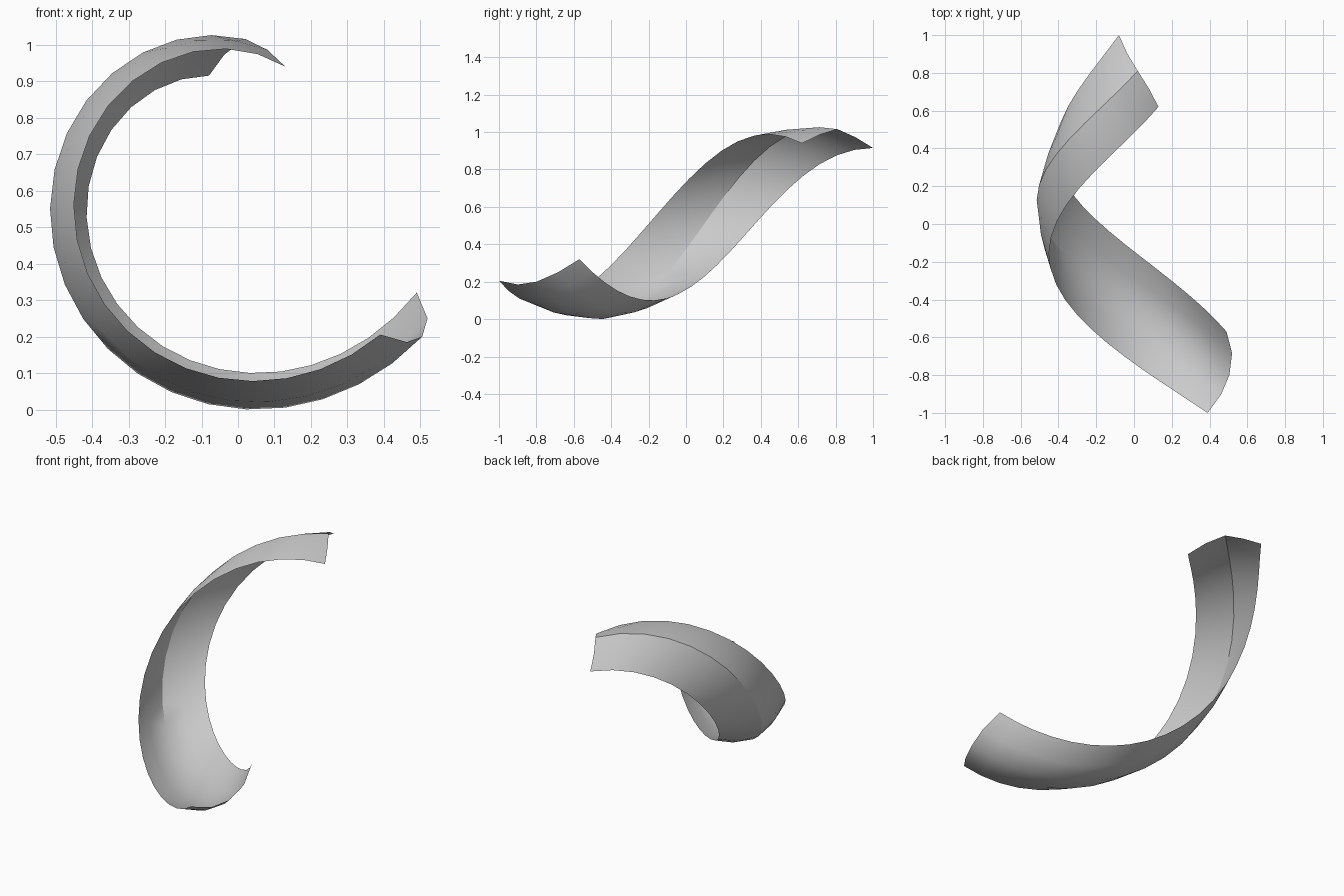
import bpy, bmesh, math

if "Cube" in bpy.data.objects:
    bpy.data.objects.remove(bpy.data.objects["Cube"])

CX, CZ = 0.045, 0.555      # axis of the spiral, running along y
SEGMENTS = 21

# Each rail: (angle in degrees, radius, y) at start, bottom, left and end
FRONT = [(-45.4, 0.491, -1.00), (-90, 0.477, -0.77), (-180, 0.495, -0.16), (-282.4, 0.394, 0.62)]
MIDDLE = [(-37.7, 0.581, -0.80), (-90, 0.555, -0.46), (-180, 0.560, 0.13), (-266.9, 0.461, 0.81)]
BACK = [(-27.8, 0.503, -0.57), (-90, 0.455, -0.18), (-180, 0.460, 0.41), (-250.9, 0.381, 1.00)]


def smooth_value(keys, angle, column):
    """Cubic through the four keys."""
    total = 0
    for i, k in enumerate(keys):
        w = 1
        for j, other in enumerate(keys):
            if i != j:
                w *= (angle - other[0]) / (k[0] - other[0])
        total += w * k[column]
    return total


def rail(keys, t):
    a = keys[0][0] + (keys[-1][0] - keys[0][0]) * t
    return a, smooth_value(keys, a, 1), smooth_value(keys, a, 2)


def between(p, q, bulge):
    a, r, y = [(u + v) / 2 for u, v in zip(p, q)]
    return a, r + bulge, y


def place(p):
    a = math.radians(p[0])
    return CX + p[1] * math.cos(a), p[2], CZ + p[1] * math.sin(a)


# Curled ribbon: rounded channel at the low end, creased V at the high end
bm = bmesh.new()
rows = []
for i in range(SEGMENTS + 1):
    t = i / SEGMENTS
    f, m, k = rail(FRONT, t), rail(MIDDLE, t), rail(BACK, t)
    bulge = 0.022 * (1 - t) + 0.005 * t
    section = [f, between(f, m, bulge), m, between(m, k, bulge), k]
    rows.append([bm.verts.new(place(p)) for p in section])
for a, b in zip(rows, rows[1:]):
    for j in range(4):
        bm.faces.new((a[j], a[j + 1], b[j + 1], b[j]))
bmesh.ops.recalc_face_normals(bm, faces=bm.faces)

mesh = bpy.data.meshes.new("curled_ribbon")
bm.to_mesh(mesh)
bm.free()
ribbon = bpy.data.objects.new("curled_ribbon", mesh)
bpy.context.collection.objects.link(ribbon)
bpy.context.view_layer.objects.active = ribbon
ribbon.select_set(True)
bpy.ops.object.shade_smooth_by_angle(angle=math.radians(30))
